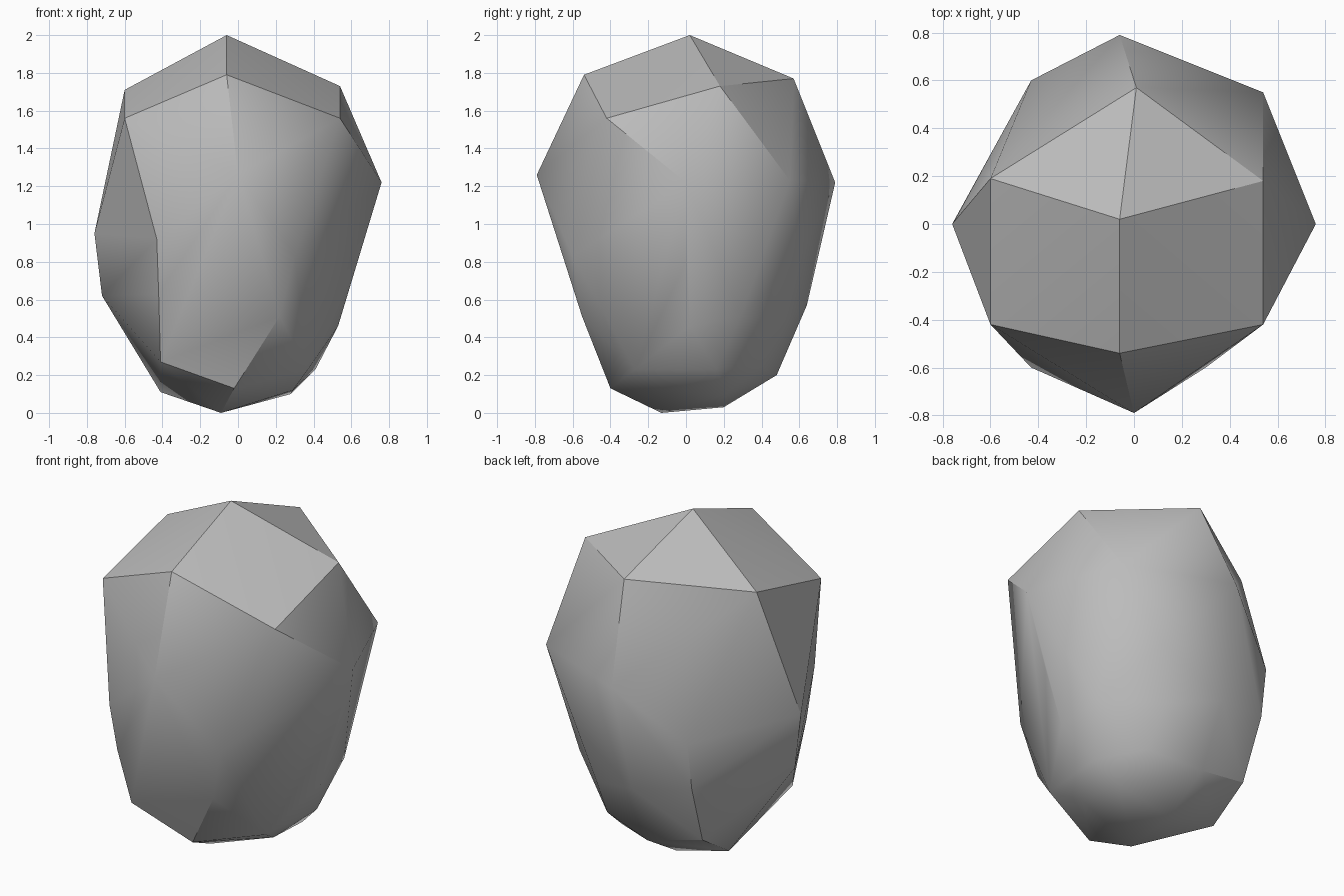
import bpy, bmesh, math

if "Cube" in bpy.data.objects:
    bpy.data.objects.remove(bpy.data.objects["Cube"])

# Corner points of the boulder, grouped in rings from crown to underside
crown = [(-.06, .02, 2.0), (-.06, -.54, 1.79), (.01, .57, 1.77), (.54, .18, 1.73),
         (-.60, .19, 1.71), (.54, -.42, 1.56), (-.60, -.42, 1.56)]
girdle = [(0, -.79, 1.26), (.54, .55, 1.23), (.76, 0, 1.22), (-.06, .79, 1.22),
          (-.76, 0, .95), (-.43, -.60, .92), (-.43, .60, .91),
          (.30, -.60, .83), (.30, .60, .81), (.63, 0, .80)]
lower = [(-.42, -.54, .63), (-.43, .56, .63), (-.72, 0, .62), (-.09, .64, .57),
         (.22, -.55, .51), (.22, .53, .49), (.50, .29, .51), (.53, .02, .46)]
base = [(-.41, -.42, .27), (-.41, .43, .27), (.24, .40, .25), (.37, -.27, .23),
        (.41, .16, .23), (-.08, .48, .20), (-.02, -.40, .13), (.29, -.08, .12),
        (-.41, .18, .11), (.28, .21, .10), (-.08, .20, .03), (-.09, -.13, 0)]

# Wrap the points in one faceted skin
bm = bmesh.new()
for p in crown + girdle + lower + base:
    bm.verts.new(p)
res = bmesh.ops.convex_hull(bm, input=bm.verts[:])
loose = [v for v in bm.verts if not v.link_faces]
bmesh.ops.delete(bm, geom=loose, context='VERTS')
bmesh.ops.recalc_face_normals(bm, faces=bm.faces[:])

mesh = bpy.data.meshes.new("boulder")
bm.to_mesh(mesh)
bm.free()
boulder = bpy.data.objects.new("boulder", mesh)
bpy.context.collection.objects.link(boulder)

# Plain grey stone
stone = bpy.data.materials.new("grey stone")
stone.diffuse_color = (.5, .5, .5, 1)
stone.use_nodes = True
stone.node_tree.nodes["Principled BSDF"].inputs["Base Color"].default_value = stone.diffuse_color
mesh.materials.append(stone)

# Soft shading across shallow edges, crisp on the steep ones
bpy.context.view_layer.objects.active = boulder
boulder.select_set(True)
bpy.ops.object.shade_smooth_by_angle(angle=math.radians(30))
